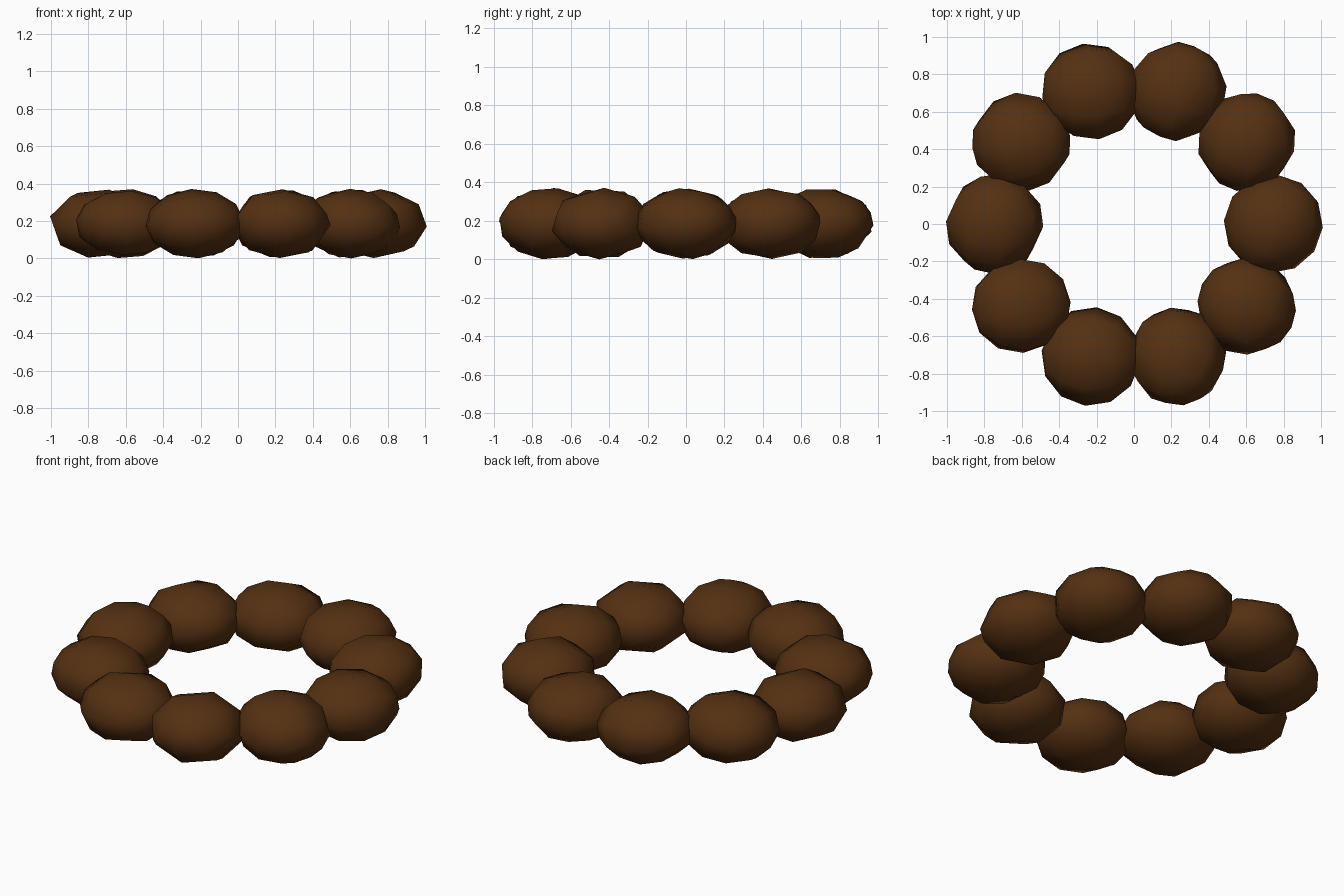
import bpy, bmesh, math, random
from mathutils import Euler, Matrix

if "Cube" in bpy.data.objects:
    bpy.data.objects.remove(bpy.data.objects["Cube"])

random.seed(4)
COUNT, RING, RADIUS, FLAT, HEIGHT = 10, 0.745, 0.266, 0.70, 0.186

brown = bpy.data.materials.new("dark_brown")
brown.diffuse_color = (0.09, 0.03, 0.006, 1)
brown.use_nodes = True
brown.node_tree.nodes["Principled BSDF"].inputs["Base Color"].default_value = brown.diffuse_color


def lump(index):
    # low-poly ball, randomly turned, then flattened and set on the ring
    a = math.tau * index / COUNT
    turn = Euler([random.uniform(0, math.tau) for _ in range(3)]).to_matrix().to_4x4()
    place = Matrix.Translation((RING * math.cos(a), RING * math.sin(a), HEIGHT))
    squash = Matrix.Diagonal((1, 1, FLAT, 1))
    bm = bmesh.new()
    bmesh.ops.create_uvsphere(bm, u_segments=8, v_segments=6, radius=RADIUS,
                              matrix=place @ squash @ turn)
    for f in bm.faces:
        f.smooth = True
    mesh = bpy.data.meshes.new("lump")
    bm.to_mesh(mesh)
    bm.free()
    mesh.materials.append(brown)
    obj = bpy.data.objects.new(f"ring_lump_{index + 1}", mesh)
    bpy.context.collection.objects.link(obj)


# ring of touching lumps
for i in range(COUNT):
    lump(i)
